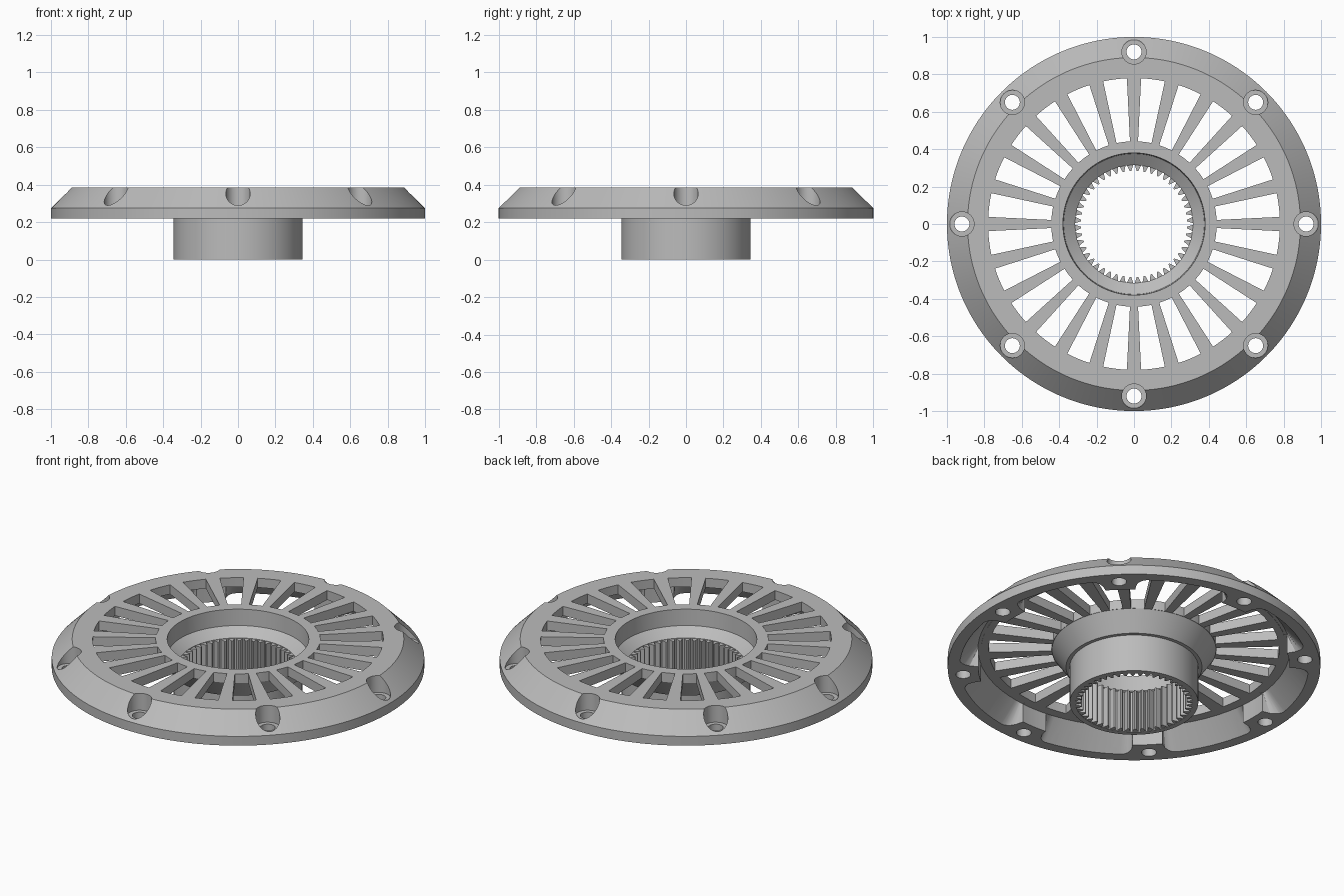
import bpy
import bmesh
from math import sin, cos, radians, sqrt
from mathutils import Matrix

cube = bpy.data.objects.get("Cube")
if cube:
    bpy.data.objects.remove(cube, do_unlink=True)

STEPS = 192
BOLTS = 8
SLOTS = 24
TEETH = 48
BOLT_R = 0.92

metal = bpy.data.materials.new("grey_metal")
metal.use_nodes = True
metal.diffuse_color = (0.5, 0.5, 0.5, 1)
metal.node_tree.nodes["Principled BSDF"].inputs["Base Color"].default_value = (0.5, 0.5, 0.5, 1)


def sweep(bm, sections, closed=False):
    """Skin (angle, [(radius, height), ...]) sections around the z axis."""
    rings = [[bm.verts.new((r * cos(a), r * sin(a), z)) for r, z in prof]
             for a, prof in sections]
    pairs = list(zip(rings, rings[1:]))
    if closed:
        pairs.append((rings[-1], rings[0]))
    else:
        bm.faces.new(rings[0])
        bm.faces.new(rings[-1])
    for p, q in pairs:
        n = len(p)
        for i in range(n):
            j = (i + 1) % n
            bm.faces.new((p[i], p[j], q[j], q[i]))


def cylinder(bm, angle, radius, low, high):
    place = Matrix.Translation((BOLT_R * cos(angle), BOLT_R * sin(angle), (low + high) / 2))
    bmesh.ops.create_cone(bm, cap_ends=True, segments=40, radius1=radius,
                          radius2=radius, depth=high - low, matrix=place)


def finish(bm, name):
    bmesh.ops.recalc_face_normals(bm, faces=bm.faces)
    mesh = bpy.data.meshes.new(name)
    bm.to_mesh(mesh)
    bm.free()
    mesh.materials.append(metal)
    obj = bpy.data.objects.new(name, mesh)
    bpy.context.collection.objects.link(obj)
    return obj


def activate(obj):
    bpy.ops.object.select_all(action='DESELECT')
    obj.select_set(True)
    bpy.context.view_layer.objects.active = obj


def cut(obj, cutter):
    cutter.hide_render = True
    mod = obj.modifiers.new("cut", 'BOOLEAN')
    mod.operation = 'DIFFERENCE'
    mod.solver = 'EXACT'
    mod.object = cutter
    activate(obj)
    bpy.ops.object.modifier_apply(modifier=mod.name)
    bpy.data.objects.remove(cutter, do_unlink=True)


# Turned body: hub, flare, thin web and bevelled rim
profile = [(0.315, 0), (0.345, 0), (0.345, 0.22), (0.365, 0.22), (0.44, 0.33),
           (0.836, 0.33), (0.836, 0.22), (1, 0.22), (1, 0.275), (0.89, 0.385),
           (0.38, 0.385), (0.376, 0.29), (0.315, 0.245)]
bm = bmesh.new()
sweep(bm, [(radians(360 * i / STEPS), profile) for i in range(STEPS)], closed=True)
body = finish(bm, "flanged_hub")

# Cutters: radial slots, rim pockets and bolt counterbores
bm = bmesh.new()
slot = [(0.442, 0.15), (0.78, 0.15), (0.78, 0.5), (0.442, 0.5)]
for i in range(SLOTS):
    middle = (i + 0.5) * 360 / SLOTS
    sweep(bm, [(radians(middle + 4.7 * t / 3), slot) for t in range(-3, 4)])

HALF, FILLET = 17.0, 4.0
offsets = [HALF - FILLET * (1 - cos(radians(a))) for a in (0, 25, 45, 60, 75, 90)]
offsets += [9, 5, 1.5]
offsets = sorted(offsets + [-d for d in offsets])
for i in range(BOLTS):
    middle = (i + 0.5) * 360 / BOLTS
    sections = []
    for d in offsets:
        t = min(1, (HALF - abs(d)) / FILLET)
        outer = 0.842 + 0.095 * sqrt(t * (2 - t))
        wedge = [(0.82, 0.332), (0.838, 0.332), (outer, 0.22), (outer, 0.15), (0.82, 0.15)]
        sections.append((radians(middle + d), wedge))
    sweep(bm, sections)
    cylinder(bm, radians(i * 360 / BOLTS), 0.065, 0.285, 0.5)
cut(body, finish(bm, "relief_cutter"))

# Bolt through holes
bm = bmesh.new()
for i in range(BOLTS):
    cylinder(bm, radians(i * 360 / BOLTS), 0.04, 0.1, 0.6)
cut(body, finish(bm, "bolt_hole_cutter"))

activate(body)
bpy.ops.object.shade_smooth_by_angle(angle=radians(25))

# Internal spline teeth lining the bore
bm = bmesh.new()
for i in range(TEETH):
    turn = Matrix.Rotation(radians((i + 0.5) * 360 / TEETH), 3, 'Z')
    outline = [(0.319, -0.018), (0.319, 0.018), (0.284, 0.004), (0.284, -0.004)]
    low = [bm.verts.new((x, y, 0.002)) for x, y in outline]
    high = [bm.verts.new((x, y, 0.243)) for x, y in outline]
    bm.faces.new(low)
    bm.faces.new(high)
    for a in range(4):
        b = (a + 1) % 4
        bm.faces.new((low[a], low[b], high[b], high[a]))
    bmesh.ops.rotate(bm, verts=low + high, cent=(0, 0, 0), matrix=turn)
finish(bm, "spline_teeth")
